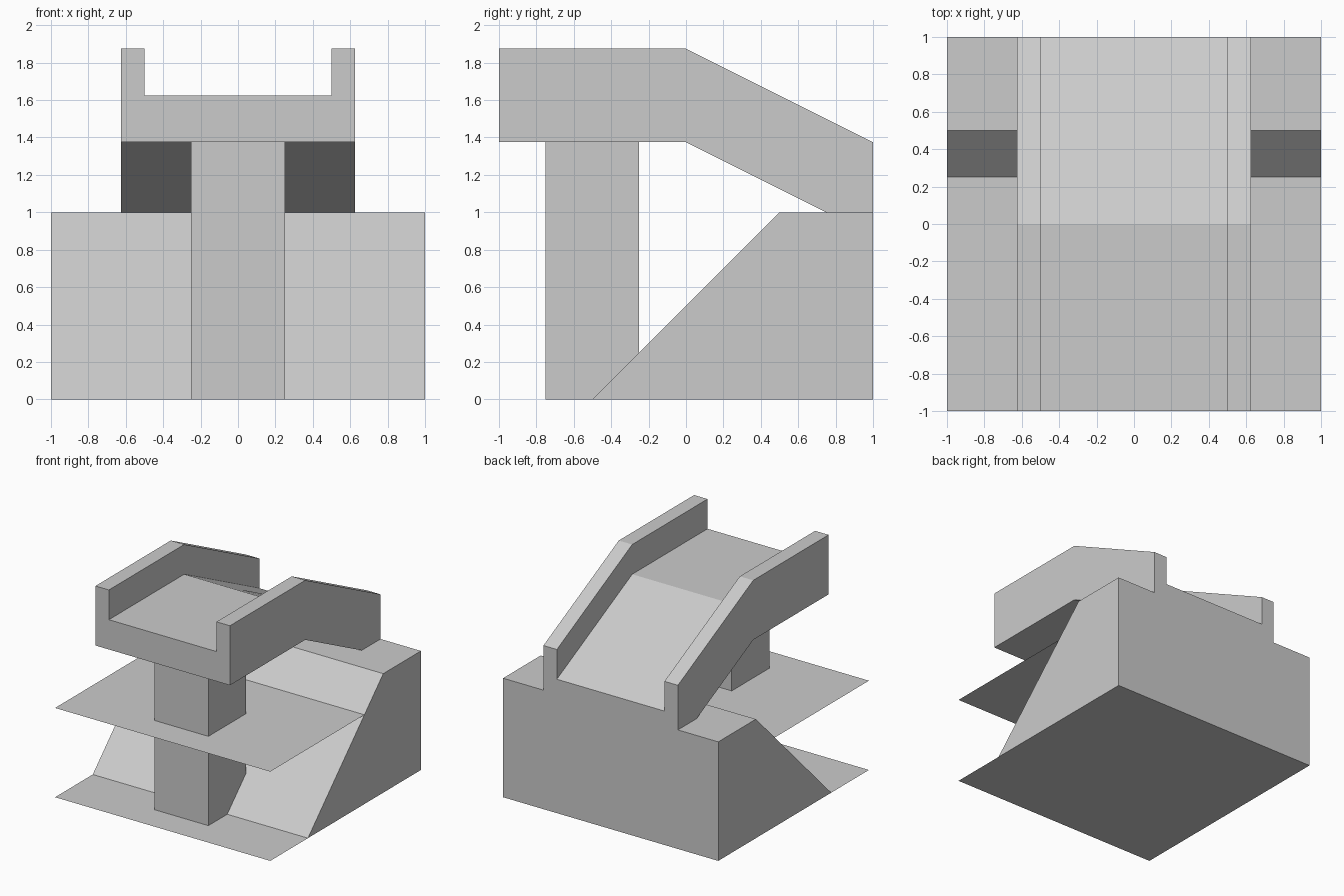
import bpy
import bmesh

cube = bpy.data.objects.get("Cube")
if cube:
    bpy.data.objects.remove(cube, do_unlink=True)

grey = bpy.data.materials.new("plain_grey")
grey.use_nodes = True
grey.diffuse_color = (0.6, 0.6, 0.6, 1)
grey.node_tree.nodes["Principled BSDF"].inputs["Base Color"].default_value = (0.6, 0.6, 0.6, 1)


def finish(name, bm):
    mesh = bpy.data.meshes.new(name)
    bm.to_mesh(mesh)
    bm.free()
    mesh.materials.append(grey)
    obj = bpy.data.objects.new(name, mesh)
    bpy.context.collection.objects.link(obj)
    return obj


def loft(name, rings, caps=True):
    """Skin a row of matching closed sections."""
    bm = bmesh.new()
    rows = [[bm.verts.new(p) for p in ring] for ring in rings]
    n = len(rows[0])
    for a, b in zip(rows, rows[1:]):
        for i in range(n):
            j = (i + 1) % n
            bm.faces.new((a[i], a[j], b[j], b[i]))
    if caps:
        bm.faces.new(rows[0])
        bm.faces.new(rows[-1])
    bmesh.ops.recalc_face_normals(bm, faces=bm.faces[:])
    return finish(name, bm)


def sheet(name, half_x, y0, y1, height):
    """Upward-facing rectangle whose height follows y."""
    bm = bmesh.new()
    corners = ((-half_x, y0), (half_x, y0), (half_x, y1), (-half_x, y1))
    bm.faces.new([bm.verts.new((x, y, height(y))) for x, y in corners])
    return finish(name, bm)


def drop(y):
    return 0.5 * max(y, 0)


def road(y):
    return 1.625 - drop(y)


# Ground and water sheets; the water stops at the bank
sheet("ground", 1, -1, 1, lambda y: 0)
sheet("water_surface", 1, -1, 0.25, lambda y: 0.75)

# Sloping bank, resting on the ground sheet
bank_side = [(-0.5, 0), (1, 0), (1, 1), (0.5, 1)]
bank = loft("bank", [[(x, y, z) for y, z in bank_side] for x in (-1, 1)])
bm = bmesh.new()
bm.from_mesh(bank.data)
bottom = [f for f in bm.faces if f.normal.z < -0.9]
bmesh.ops.delete(bm, geom=bottom, context='FACES_ONLY')
bm.to_mesh(bank.data)
bm.free()

# Square support pier
loft("pier", [[(-0.25, -0.75, z), (0.25, -0.75, z), (0.25, -0.25, z), (-0.25, -0.25, z)]
              for z in (0, 1.375)])


# Bridge deck with a parapet on each edge, bending down to the bank
def deck_section(y):
    low, mid = max(1, road(y) - 0.25), road(y)
    top = mid + 0.25
    right = [(-0.5, mid), (-0.5, top), (-0.625, top), (-0.625, low)]
    left = [(-x, z) for x, z in reversed(right)]
    return [(x, y, z) for x, z in right + left]


loft("bridge_deck", [deck_section(y) for y in (-1, 0, 0.75, 1)])

# Painted centre line dashes
for i in range(4):
    y = -0.75 + 0.5 * i
    sheet(f"lane_dash_{i + 1}", 0.0625, y - 0.125, y + 0.125, lambda v: road(v) + 0.003)
